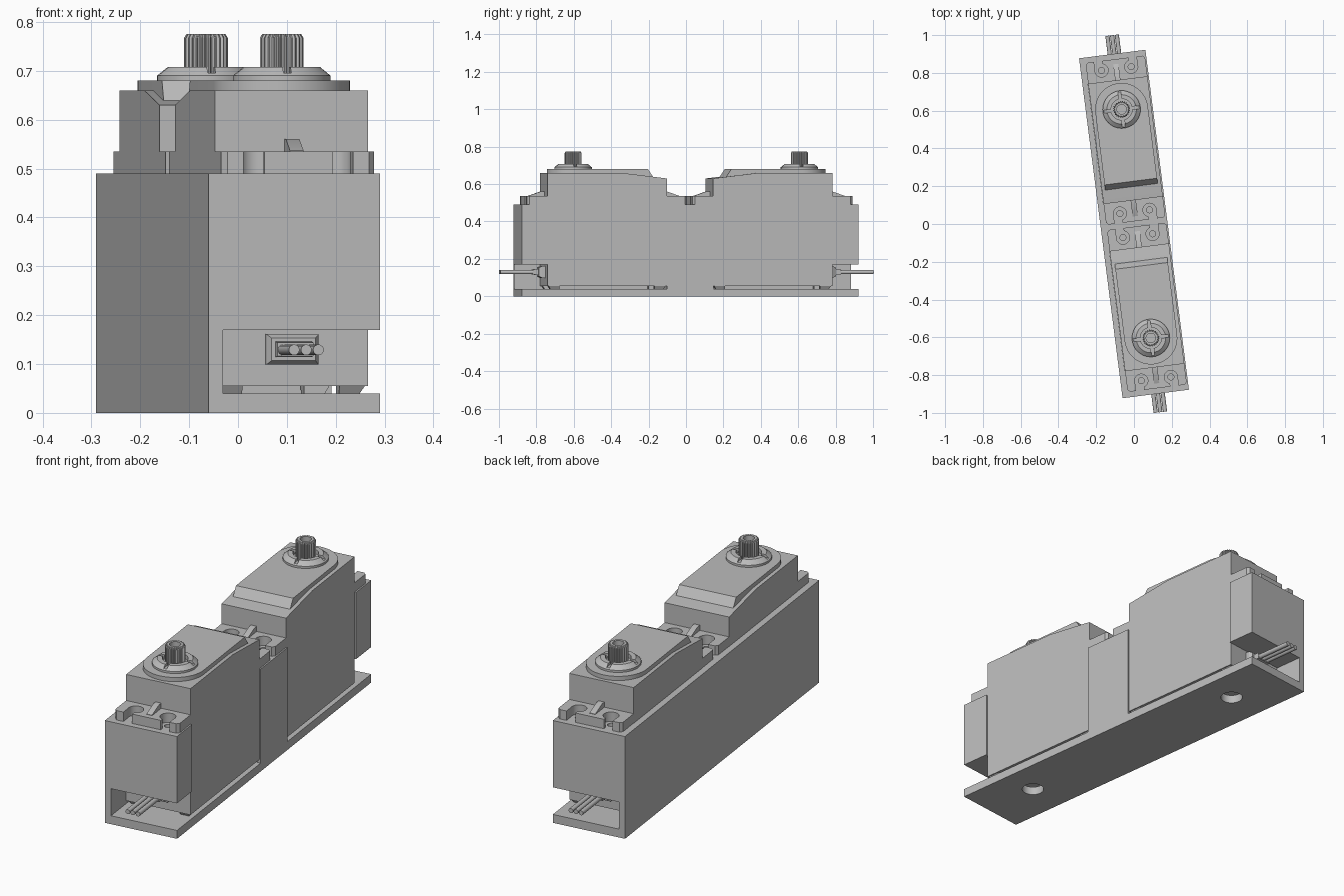
import bpy, bmesh, math

cube = bpy.data.objects.get("Cube")
if cube:
    bpy.data.objects.remove(cube, do_unlink=True)

grey = bpy.data.materials.new("plain grey")
grey.use_nodes = True
grey.diffuse_color = (0.5, 0.5, 0.5, 1)
grey.node_tree.nodes["Principled BSDF"].inputs["Base Color"].default_value = grey.diffuse_color

TURN = math.radians(7.3)
CX = 0.012                      # servo centre line
HALF = 0.158                    # servo half width
INNER, OUTER = 0.125, 0.767     # servo case ends
SHAFT = 0.61                    # output shaft position
EDGE, END, RIM = 0.177, 0.907, 0.49
parts = []


def loft(name, *rings):
    """Closed solid through rings that have equal point counts."""
    bm = bmesh.new()
    rows = [[bm.verts.new(p) for p in ring] for ring in rings]
    n = len(rows[0])
    for a, b in zip(rows, rows[1:]):
        for i in range(n):
            j = (i + 1) % n
            bm.faces.new((a[i], a[j], b[j], b[i]))
    bm.faces.new(rows[0][::-1])
    bm.faces.new(rows[-1])
    bmesh.ops.recalc_face_normals(bm, faces=bm.faces)
    mesh = bpy.data.meshes.new(name)
    bm.to_mesh(mesh)
    bm.free()
    mesh.materials.append(grey)
    obj = bpy.data.objects.new(name, mesh)
    bpy.context.collection.objects.link(obj)
    parts.append(obj)
    return obj


def slab(name, outline, z0, z1):
    return loft(name, *[[(x, y, z) for x, y in outline] for z in (z0, z1)])


def box(name, x0, x1, y0, y1, z0, z1):
    return slab(name, [(x0, y0), (x1, y0), (x1, y1), (x0, y1)], z0, z1)


def circle(x, y, r, n=32):
    return [(x + r * math.cos(i * math.tau / n), y + r * math.sin(i * math.tau / n))
            for i in range(n)]


def turned(name, x, y, profile, n=48):
    return loft(name, *[[(px, py, z) for px, py in circle(x, y, r, n)] for r, z in profile])


def boolean(obj, tool, operation="DIFFERENCE"):
    mod = obj.modifiers.new("cut", "BOOLEAN")
    mod.operation, mod.solver, mod.object = operation, "EXACT", tool
    bpy.context.view_layer.objects.active = obj
    bpy.ops.object.modifier_apply(modifier=mod.name)
    parts.remove(tool)
    bpy.data.objects.remove(tool, do_unlink=True)


def make_bracket():
    # L-shaped shell with a centre block and two raised end blocks
    shell = [(-EDGE, 0), (EDGE, 0), (EDGE, 0.04), (-0.147, 0.04), (-0.147, RIM), (-EDGE, RIM)]
    bracket = loft("bracket", *[[(x, y, z) for x, z in shell] for y in (-END, END)])
    boolean(bracket, box("block", -0.16, EDGE, -INNER, INNER, 0.02, RIM), "UNION")
    for s in (-1, 1):
        boolean(bracket, box("block", -0.16, EDGE, s * OUTER, s * END, 0.17, RIM), "UNION")
        # mounting hole and servo screw holes
        boolean(bracket, slab("cutter", circle(CX, s * 0.626, 0.05), -0.1, 0.045))
        for y in (0.064, 0.828):
            for dx in (-0.079, 0.079):
                boolean(bracket, slab("cutter", circle(CX + dx, s * y, 0.016, 20), 0.3, 0.6))


def make_flange(side, s, start, stop, hole_y):
    # mounting ear with two open keyhole slots and a wedge rib
    d = 1 if stop > start else -1
    c = 0.012
    flange = slab(side + "_flange", [
        (CX - HALF, s * start), (CX + HALF, s * start), (CX + HALF, s * (stop - d * c)),
        (CX + HALF - c, s * stop), (CX - HALF + c, s * stop), (CX - HALF, s * (stop - d * c))],
        RIM, 0.535)
    for m in (-1, 1):
        boolean(flange, slab("cutter", circle(CX + m * 0.079, s * hole_y, 0.035), 0.4, 0.6))
        boolean(flange, box("cutter", CX + m * 0.07, CX + m * 0.113, s * hole_y,
                            s * (stop + d * 0.02), 0.4, 0.6))
    rib = [(start, 0.53), (start + d * 0.085, 0.53), (start + d * 0.085, 0.537),
           (start + d * 0.02, 0.56), (start, 0.56)]
    loft(side + "_rib", *[[(CX + x, s * y, z) for y, z in rib] for x in (-0.014, 0.014)])


def make_servo(side, s):
    # case with a sloping inner shoulder
    case = [(INNER, 0.055), (OUTER, 0.055), (OUTER, 0.66), (0.37, 0.66), (INNER, 0.63)]
    loft(side + "_case", *[[(x, s * y, z) for y, z in case] for x in (CX - HALF, CX + HALF)])

    # tapered corner feet
    for m in (-1, 1):
        for y, d in ((INNER, 1), (OUTER, -1)):
            rings = []
            for z, t in ((0.04, 0.015), (0.065, 0)):
                xs = CX + m * (HALF - t), CX + m * (HALF - 0.058)
                ys = s * (y + d * t), s * (y + d * 0.065)
                rings.append([(xs[0], ys[0], z), (xs[1], ys[0], z),
                              (xs[1], ys[1], z), (xs[0], ys[1], z)])
            loft(side + "_foot", *rings)

    # raised lid, round at the shaft end and slanted at the other
    w = 0.14
    arc = [(CX + w * math.cos(i * math.pi / 24), s * (SHAFT + w * math.sin(i * math.pi / 24)))
           for i in range(25)]
    loft(side + "_lid", *[[(x, y, z) for x, y in
                           arc + [(CX - w, s * inner), (CX + w, s * inner)]]
                          for z, inner in ((0.625, 0.188), (0.68, 0.225))])

    # bearing collar with a ring groove and four notches
    y = s * SHAFT
    collar = turned(side + "_collar", CX, y, [(0.1, 0.67), (0.1, 0.69), (0.078, 0.708)])
    boolean(collar, turned("cutter", CX, y, [(0.056, 0.688), (0.056, 0.75)]))
    for a, b in ((0.1, 0.008), (0.008, 0.1)):
        boolean(collar, box("cutter", CX - a, CX + a, y - b, y + b, 0.695, 0.75))

    # toothed output shaft with a screw bore
    teeth = 24
    rings = []
    for z, drop in ((0.68, 0), (0.767, 0), (0.775, 0.005)):
        rings.append([(CX + r * math.cos(t), y + r * math.sin(t), z)
                      for i in range(teeth * 4)
                      for r in [(0.045 if i % 4 < 2 else 0.04) - drop]
                      for t in [i * math.tau / (teeth * 4)]])
    shaft = loft(side + "_output_shaft", *rings)
    boolean(shaft, turned("cutter", CX, y, [(0.025, 0.72), (0.025, 0.8)], 32))

    # mounting ears
    make_flange(side + "_outer", s, OUTER, 0.878, 0.828)
    make_flange(side + "_inner", s, INNER, 0.014, 0.064)

    # cable strain relief and three wires
    zc = 0.13
    steps = ((0.76, 0.054, 0.031), (0.785, 0.054, 0.031), (0.8, 0.045, 0.023),
             (0.8, 0.037, 0.016), (0.83, 0.037, 0.014))
    loft(side + "_strain_relief", *[[(CX + i * a, s * v, zc + k * b)
                                     for i, k in ((-1, -1), (1, -1), (1, 1), (-1, 1))]
                                    for v, a, b in steps])
    for i in (-1, 0, 1):
        ring = circle(CX + i * 0.025, zc - 0.001, 0.011, 16)
        loft(side + "_wire", *[[(x, s * v, z) for x, z in ring] for v in (0.8, 1.006)])


make_bracket()
make_servo("front", -1)
make_servo("back", 1)

# shade, and turn the whole assembly
bpy.ops.object.select_all(action="DESELECT")
for obj in parts:
    obj.rotation_euler.z = TURN
    obj.select_set(True)
bpy.context.view_layer.objects.active = parts[0]
bpy.ops.object.shade_smooth_by_angle(angle=math.radians(25))
